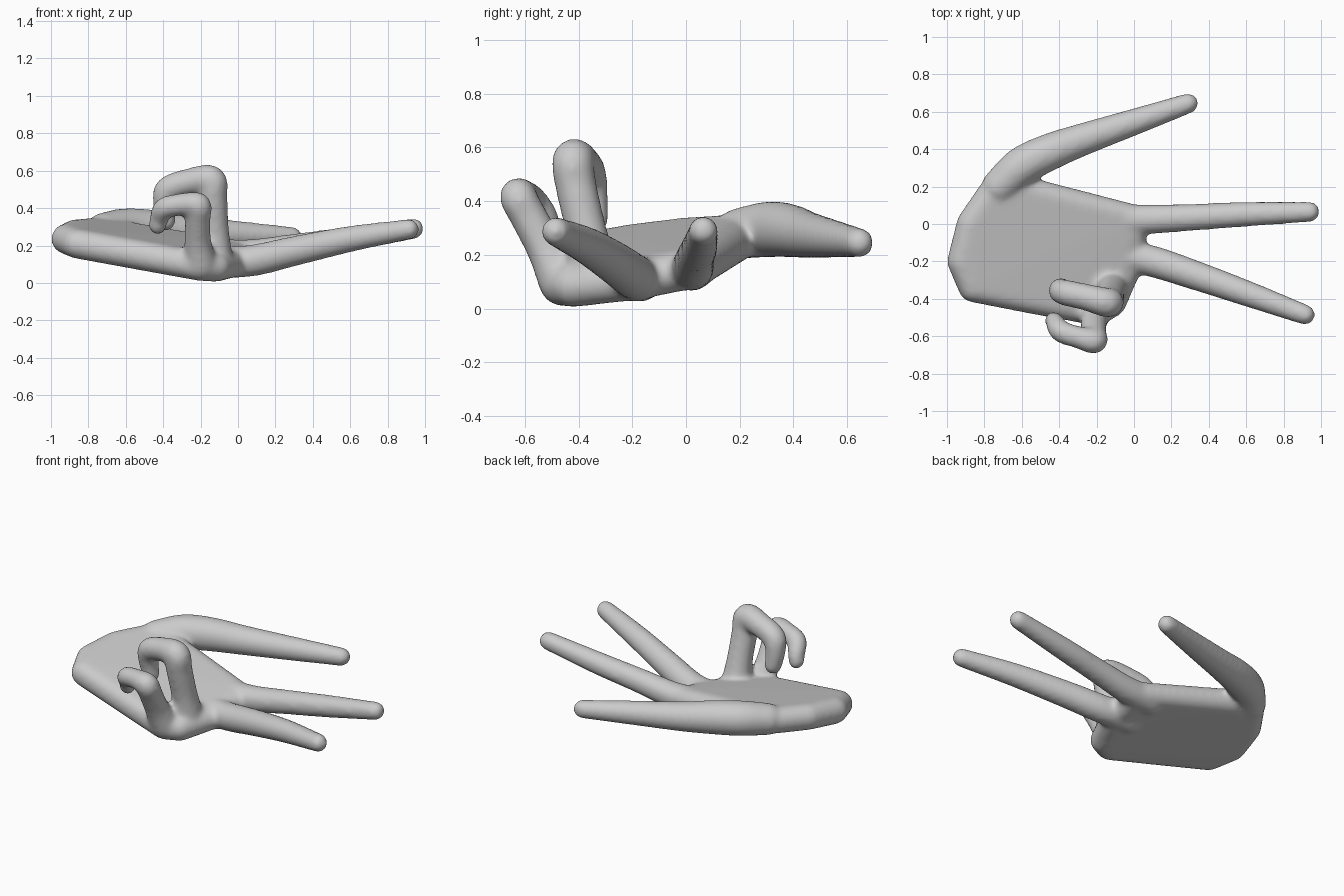
import bpy, bmesh, math
from mathutils import Vector, Matrix

if "Cube" in bpy.data.objects:
    bpy.data.objects.remove(bpy.data.objects["Cube"])

skin = bpy.data.materials.new("light grey")
skin.diffuse_color = (0.6, 0.6, 0.6, 1)
skin.use_nodes = True
skin.node_tree.nodes["Principled BSDF"].inputs["Base Color"].default_value = skin.diffuse_color
bm = bmesh.new()


def spline(points, steps=8):
    """Catmull-Rom through (x, y, z, radius) points."""
    p = [Vector(q) for q in points]
    p = [2 * p[0] - p[1]] + p + [2 * p[-1] - p[-2]]
    out = []
    for i in range(1, len(p) - 2):
        a, b, c, d = p[i - 1:i + 3]
        for s in range(steps):
            t = s / steps
            out.append(0.5 * (2 * b + (c - a) * t + (2 * a - 5 * b + 4 * c - d) * t * t
                              + (3 * b - a - 3 * c + d) * t ** 3))
    return out + [p[-2]]


def hull(balls):
    """Convex skin around a set of balls."""
    part = bmesh.new()
    for x, y, z, r in balls:
        bmesh.ops.create_uvsphere(part, u_segments=20, v_segments=12, radius=r,
                                  matrix=Matrix.Translation((x, y, z)))
    res = bmesh.ops.convex_hull(part, input=part.verts)
    inner = [v for v in part.verts if not any(f in hull_faces for f in v.link_faces)] \
        if (hull_faces := {g for g in res["geom"] if isinstance(g, bmesh.types.BMFace)}) else []
    bmesh.ops.delete(part, geom=inner, context='VERTS')
    me = bpy.data.meshes.new("part")
    part.to_mesh(me)
    part.free()
    bm.from_mesh(me)
    bpy.data.meshes.remove(me)


def finger(points):
    balls = spline(points, 4)
    for a, b in zip(balls, balls[1:]):
        hull([a, b])


# palm, a thick tilted slab with a rounded wrist end
hull([(-.92, -.2, .235, .08), (-.86, -.34, .21, .08), (-.87, 0, .26, .08),
      (-.76, .16, .27, .08), (-.6, .18, .25, .08), (-.4, .1, .21, .075),
      (0, .03, .15, .075), (-.02, -.2, .105, .075), (-.12, -.42, .085, .08),
      (-.2, -.465, .09, .08), (-.5, -.41, .145, .08)])

# thumb
finger([(-.72, .2, .28, .095), (-.6, .31, .295, .105), (-.45, .385, .29, .1),
        (-.28, .45, .275, .088), (0, .545, .26, .072), (.29, .645, .245, .055)])
# index finger
finger([(-.1, .02, .15, .085), (.08, .025, .155, .08), (.3, .035, .19, .073),
        (.6, .052, .235, .067), (.94, .065, .29, .055)])
# middle finger
finger([(-.1, -.17, .11, .085), (.08, -.195, .12, .085), (.3, -.265, .17, .08),
        (.6, -.37, .235, .07), (.915, -.485, .287, .055)])
# curled ring finger
finger([(-.12, -.34, .12, .095), (-.125, -.37, .28, .078), (-.135, -.41, .46, .078),
        (-.145, -.42, .55, .08), (-.26, -.39, .54, .072), (-.375, -.365, .50, .07),
        (-.395, -.35, .42, .06), (-.385, -.34, .33, .052)])
# curled little finger
finger([(-.2, -.46, .1, .09), (-.215, -.52, .22, .073), (-.215, -.59, .35, .07),
        (-.215, -.625, .415, .07), (-.3, -.605, .42, .06), (-.39, -.575, .40, .06),
        (-.42, -.53, .35, .052), (-.43, -.515, .305, .048)])

# fuse everything into one soft surface
mesh = bpy.data.meshes.new("hand")
bm.to_mesh(mesh)
bm.free()
mesh.materials.append(skin)
hand = bpy.data.objects.new("hand", mesh)
bpy.context.collection.objects.link(hand)
fuse = hand.modifiers.new("fuse", 'REMESH')
fuse.mode = 'VOXEL'
fuse.voxel_size = 0.014
fuse.use_smooth_shade = True
soft = hand.modifiers.new("soften", 'SMOOTH')
soft.factor = 0.5
soft.iterations = 14
